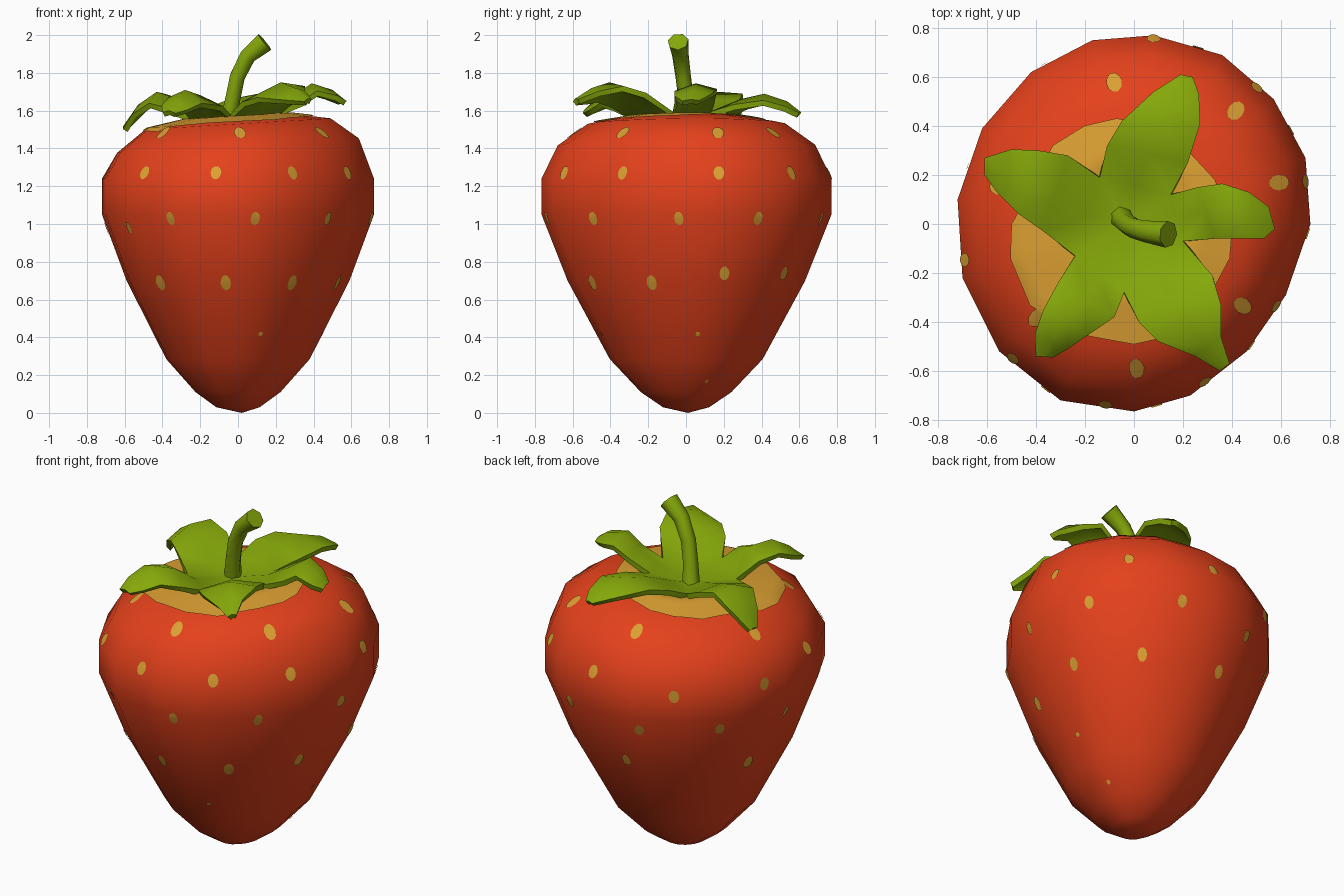
import bpy, bmesh, math
from mathutils import Vector
from mathutils.bvhtree import BVHTree

if "Cube" in bpy.data.objects:
    bpy.data.objects.remove(bpy.data.objects["Cube"])


def material(name, rgb):
    m = bpy.data.materials.new(name)
    m.diffuse_color = (*rgb, 1)
    m.use_nodes = True
    m.node_tree.nodes["Principled BSDF"].inputs["Base Color"].default_value = m.diffuse_color
    return m


RED = material("berry red", (0.78, 0.053, 0.011))
GOLD = material("seed gold", (0.71, 0.35, 0.032))
GREEN = material("leaf green", (0.235, 0.39, 0.003))


def finish(name, bm, mat, recalc=True):
    if recalc:
        bmesh.ops.recalc_face_normals(bm, faces=bm.faces[:])
    me = bpy.data.meshes.new(name)
    bm.to_mesh(me)
    bm.free()
    me.materials.append(mat)
    for p in me.polygons:
        p.use_smooth = True
    ob = bpy.data.objects.new(name, me)
    bpy.context.collection.objects.link(ob)
    return ob


def skin(bm, rings):
    """Join equal closed rings of vertices with quads."""
    for a, b in zip(rings, rings[1:]):
        for i in range(len(a)):
            j = (i + 1) % len(a)
            bm.faces.new((a[i], a[j], b[j], b[i]))


def cap(bm, ring, point):
    c = bm.verts.new(point)
    for i in range(len(ring)):
        bm.faces.new((ring[i], ring[(i + 1) % len(ring)], c))


# Berry: uneven 16-sided girth scaled along a profile, top tilted and dished a little
girth = [(.72, 0), (.70, .27), (.57, .51), (.36, .69), (.08, .77), (-.17, .75), (-.42, .62), (-.62, .39),
         (-.72, .10), (-.70, -.22), (-.55, -.52), (-.30, -.72), (0, -.765), (.23, -.70), (.46, -.52), (.62, -.29)]
profile = [(0.115, 0.03), (0.225, 0.11), (0.38, 0.285), (0.59, 0.70), (0.72, 1.05),
           (0.72, 1.24), (0.64, 1.415), (0.49, 1.53), (0.28, 1.567)]
bm = bmesh.new()
rings = []
for r, z in profile:
    s = r / 0.72
    rings.append([bm.verts.new((x * s, y * s, z + (0.06 * x * s if z > 1.3 else 0))) for x, y in girth])
skin(bm, rings)
cap(bm, rings[0], (0.02, 0.01, 0))
cap(bm, rings[-1], (-0.03, 0.02, 1.52))
bmesh.ops.recalc_face_normals(bm, faces=bm.faces[:])
tree = BVHTree.FromBMesh(bm)
finish("berry", bm, RED)

# Seeds: thin oval plates lying on the berry, in rows (height, half width, half height, angles)
rows = [
    (1.48, 0.032, 0.050, (98, 48, 16, -37, -89, -136)),
    (1.43, 0.030, 0.045, (165,)),
    (1.27, 0.029, 0.038, (-168, -132, -99, -66, -30, 14, 48, 84)),
    (1.20, 0.029, 0.038, (120, 161)),
    (1.03, 0.026, 0.037, (-118, -83, -46, -3, 31, 70)),
    (0.98, 0.026, 0.037, (-144, 105, 140, 175)),
    (0.74, 0.026, 0.040, (19, 54, 95)),
    (0.69, 0.028, 0.044, (-132, -96, -60, -19, 160)),
    (0.42, 0.012, 0.013, (-75, 8)),
    (0.17, 0.010, 0.014, (22,)),
]
bm = bmesh.new()
up = Vector((0, 0, 1))
for z, w, h, angles in rows:
    for deg in angles:
        a = math.radians(deg)
        d = Vector((math.cos(a), math.sin(a), 0))
        p, n, _, _ = tree.ray_cast(Vector((0, 0, z)), d)
        side = up.cross(n).normalized()
        rise = n.cross(side)
        ring = []
        for k in range(10):
            t = math.tau * k / 10
            q, m, _, _ = tree.find_nearest(p + side * w * math.cos(t) + rise * h * math.sin(t))
            ring.append(bm.verts.new(q + m * 0.005))
        cap(bm, ring, p + n * 0.006)
finish("seeds", bm, GOLD, recalc=False)

# Pale collar around the stalk, draped over the top of the berry
outline = [(0.40, -0.02), (0.33, 0.18), (0.20, 0.32), (0.07, 0.40), (-0.07, 0.43), (-0.20, 0.40),
           (-0.33, 0.32), (-0.44, 0.12), (-0.495, 0.0), (-0.50, -0.14), (-0.42, -0.33),
           (-0.22, -0.45), (0, -0.49), (0.18, -0.45), (0.32, -0.27), (0.39, -0.14)]
edge = []
for a, b in zip(outline, outline[1:] + outline[:1]):
    edge += [Vector(a).lerp(Vector(b), k / 4) for k in range(4)]


def drape(p):
    hit = tree.ray_cast(Vector((p.x, p.y, 3)), Vector((0, 0, -1)))
    return hit[0] + hit[1] * 0.008


bm = bmesh.new()
rings = [[bm.verts.new(drape(p * (k / 16))) for p in edge] for k in range(16, 0, -1)]
skin(bm, rings)
cap(bm, rings[-1], drape(Vector((0, 0))))
finish("collar", bm, GOLD, recalc=False)

# Leaves: five arched lobes; each row is right edge, left edge, crest height
notches = [(0.15, 0.12), (-0.14, 0.19), (-0.24, -0.13), (-0.04, -0.28), (0.20, -0.07)]
lobes = [
    [(.22, .25, -.11, .32, 1.66), (.27, .41, -.05, .42, 1.69),
     (.265, .53, .08, .54, 1.65), (.24, .60, .19, .61, 1.595)],
    [(-.27, .28, -.37, -.03, 1.66), (-.39, .30, -.47, .04, 1.70),
     (-.50, .305, -.56, .13, 1.63), (-.61, .27, -.61, .20, 1.515)],
    [(-.31, -.24, -.08, -.38, 1.68), (-.37, -.35, -.19, -.455, 1.71),
     (-.405, -.45, -.27, -.51, 1.66), (-.40, -.54, -.33, -.545, 1.60)],
    [(.02, -.40, .32, -.21, 1.71), (.10, -.48, .355, -.33, 1.75),
     (.25, -.54, .355, -.46, 1.72), (.35, -.60, .39, -.57, 1.665)],
    [(.33, -.06, .26, .15, 1.68), (.42, -.06, .36, .165, 1.745),
     (.53, -.06, .47, .13, 1.71), (.575, -.02, .55, .07, 1.66)],
]
# How far the right and left edge of each lobe hang below its crest
droop = [(.035, .03), (.01, .06), (.04, .07), (.08, .02), (.04, .03)]
bm = bmesh.new()
centre = bm.verts.new((-0.03, 0.02, 1.55))
base = [bm.verts.new((x, y, 1.583 + 0.06 * x)) for x, y in notches]
for i, (lobe, (dr, dl)) in enumerate(zip(lobes, droop)):
    a, b = base[i], base[(i + 1) % 5]
    mid = bm.verts.new((a.co + b.co) / 2 + Vector((0, 0, 0.02)))
    bm.faces.new((centre, a, mid))
    bm.faces.new((centre, mid, b))
    prev = (a, mid, b)
    for k, (rx, ry, lx, ly, z) in enumerate(lobe):
        f = (0.8, 1, 0.8, 0.2)[k]
        row = (bm.verts.new((rx, ry, z - dr * f)),
               bm.verts.new(((rx + lx) / 2, (ry + ly) / 2, z)),
               bm.verts.new((lx, ly, z - dl * f)))
        for j in range(2):
            bm.faces.new((prev[j], row[j], row[j + 1], prev[j + 1]))
        prev = row
bmesh.ops.recalc_face_normals(bm, faces=bm.faces[:])
if sum(f.normal.z for f in bm.faces) < 0:
    bmesh.ops.reverse_faces(bm, faces=bm.faces[:])
leaves = finish("leaves", bm, GREEN, recalc=False)
solid = leaves.modifiers.new("thickness", "SOLIDIFY")
solid.thickness = 0.03
solid.offset = -1

# Stalk: seven-sided bent tube, flared at the cut end
path = [Vector(p) for p in ((-.055, .03, 1.52), (-.03, 0, 1.66), (-.005, -.015, 1.78),
                            (.05, -.03, 1.89), (.14, -.042, 1.965))]
radii = [0.05, 0.042, 0.042, 0.045, 0.056]
bm = bmesh.new()
rings = []
for i, (p, r) in enumerate(zip(path, radii)):
    t = (path[min(i + 1, 4)] - path[max(i - 1, 0)]).normalized()
    u = Vector((0, 1, 0)).cross(t).normalized()
    v = t.cross(u)
    rings.append([bm.verts.new(p + r * (u * math.cos(k * math.tau / 7) + v * math.sin(k * math.tau / 7)))
                  for k in range(7)])
skin(bm, rings)
bm.faces.new(rings[0])
bm.faces.new(rings[-1])
stalk = finish("stalk", bm, GREEN)

# Keep the leaf rims and the cut end crisp
for ob in (leaves, stalk):
    bpy.ops.object.select_all(action='DESELECT')
    ob.select_set(True)
    bpy.context.view_layer.objects.active = ob
    for m in list(ob.modifiers):
        bpy.ops.object.modifier_apply(modifier=m.name)
    bpy.ops.object.shade_smooth_by_angle(angle=math.radians(62))
